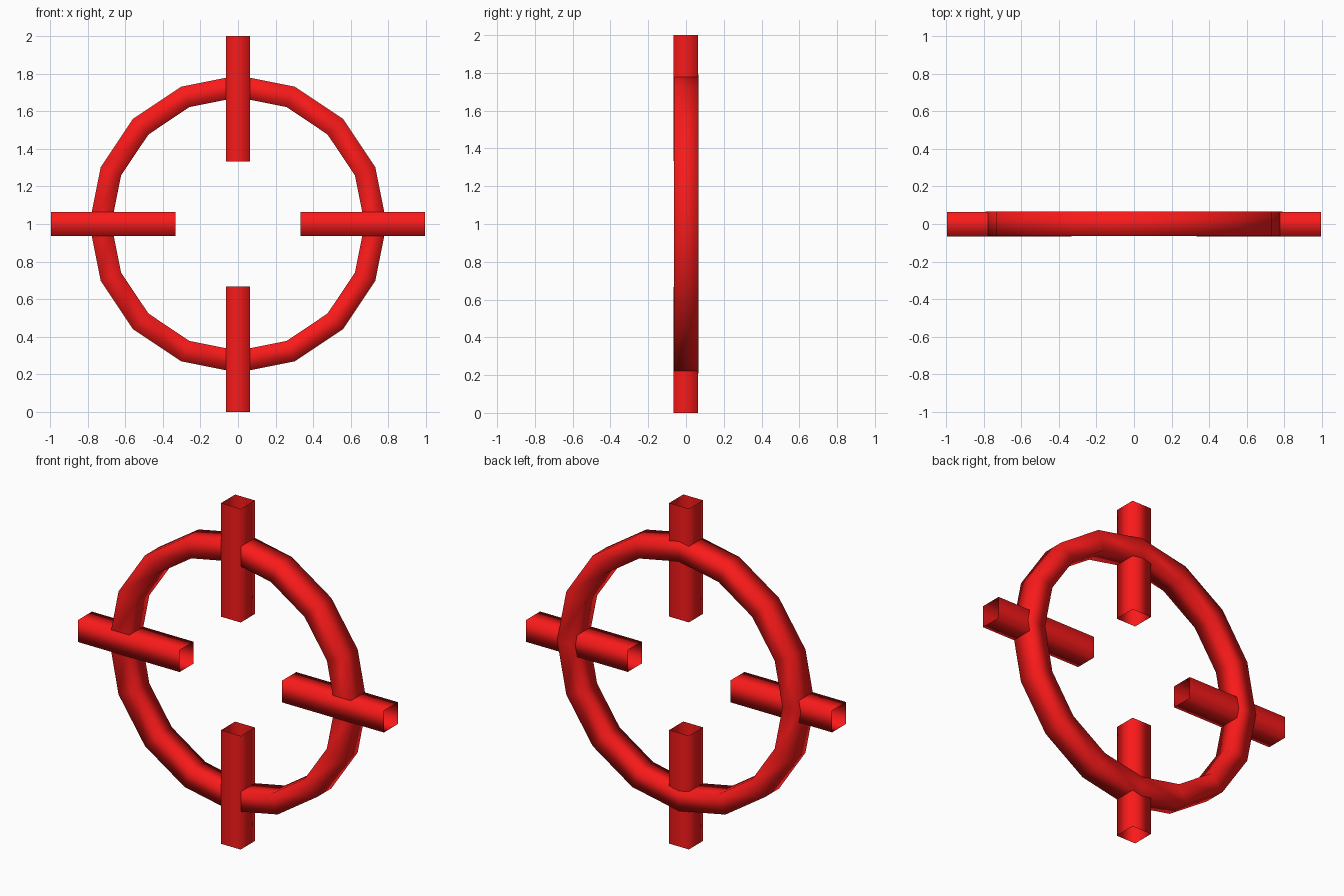
import bpy, bmesh
from math import pi, sin, cos
from mathutils import Vector

if "Cube" in bpy.data.objects:
    bpy.data.objects.remove(bpy.data.objects["Cube"])

red = bpy.data.materials.new("red")
red.diffuse_color = (0.95, 0.01, 0.01, 1)
red.use_nodes = True
red.node_tree.nodes["Principled BSDF"].inputs["Base Color"].default_value = red.diffuse_color


def sweep(name, sections, closed=False):
    """Skin a list of four-point sections into an open or looped tube."""
    bm = bmesh.new()
    rings = [[bm.verts.new(p) for p in s] for s in sections]
    for i in range(len(rings) if closed else len(rings) - 1):
        a, b = rings[i], rings[(i + 1) % len(rings)]
        for j in range(4):
            k = (j + 1) % 4
            f = bm.faces.new((a[j], a[k], b[k], b[j]))
            f.smooth = True
    # point normals away from the tube's core
    bmesh.ops.recalc_face_normals(bm, faces=bm.faces[:])
    f = bm.faces[:][0]
    core = sum((v.co for r in rings[:2] for v in r), Vector()) / 8
    if f.normal.dot(f.calc_center_median() - core) < 0:
        bmesh.ops.reverse_faces(bm, faces=bm.faces[:])
    mesh = bpy.data.meshes.new(name)
    bm.to_mesh(mesh)
    bm.free()
    mesh.materials.append(red)
    obj = bpy.data.objects.new(name, mesh)
    bpy.context.collection.objects.link(obj)
    return obj


CENTRE = Vector((0, 0, 1))
CORNERS = [(-1, -1), (1, -1), (1, 1), (-1, 1)]

# Sixteen-sided ring with a square section
sections = []
for i in range(16):
    a = 2 * pi * i / 16
    out = Vector((cos(a), 0, sin(a)))
    sections.append([CENTRE + out * (0.7325 + 0.0585 * u) + Vector((0, 0.001 + 0.0655 * v, 0))
                     for u, v in CORNERS])
sweep("ring", sections, closed=True)

# Four square tubes with open ends, crossing the ring
for name, d, outer in (("right_bar", (1, 0, 0), 0.994), ("top_bar", (0, 0, 1), 1.0),
                       ("left_bar", (-1, 0, 0), 0.994), ("bottom_bar", (0, 0, -1), 1.0)):
    d = Vector(d)
    side = d.cross(Vector((0, 1, 0)))
    sweep(name, [[CENTRE + d * r + side * 0.064 * u + Vector((0, -0.001 + 0.0655 * v, 0))
                  for u, v in CORNERS] for r in (0.333, outer)])
